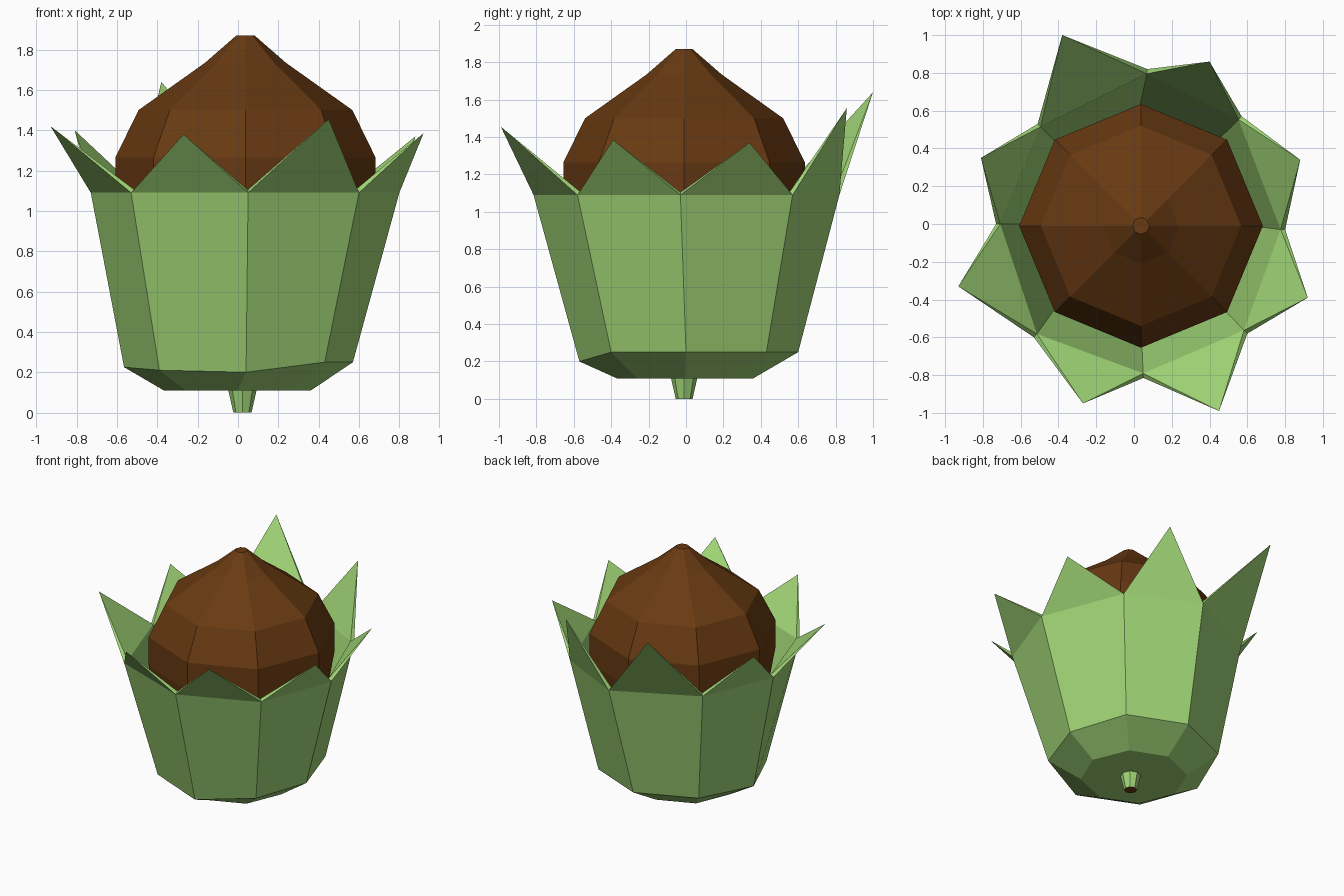
import bpy, bmesh, math

if "Cube" in bpy.data.objects:
    bpy.data.objects.remove(bpy.data.objects["Cube"])

def material(name, rgb):
    m = bpy.data.materials.new(name)
    m.diffuse_color = (*rgb, 1)
    m.use_nodes = True
    m.node_tree.nodes["Principled BSDF"].inputs["Base Color"].default_value = m.diffuse_color
    return m

GREEN = material("leaf green", (0.35, 0.66, 0.18))
BROWN = material("nut brown", (0.14, 0.042, 0.006))
N = 8

def finish(bm, name, mats):
    bmesh.ops.recalc_face_normals(bm, faces=bm.faces)
    me = bpy.data.meshes.new(name)
    bm.to_mesh(me)
    bm.free()
    for m in mats:
        me.materials.append(m)
    ob = bpy.data.objects.new(name, me)
    bpy.context.collection.objects.link(ob)
    return ob

def ring(bm, pts):
    return [bm.verts.new(p) for p in pts]

def circle(r, z, cx=0.0, cy=0.0):
    return [(cx + r * math.cos(i * math.tau / N), cy + r * math.sin(i * math.tau / N), z)
            for i in range(N)]

def bridge(bm, a, b):
    for i in range(N):
        j = (i + 1) % N
        bm.faces.new((a[i], a[j], b[j], b[i]))

def lathe(name, profile, cx, cy, mats):
    bm = bmesh.new()
    rings = [ring(bm, circle(r, z, cx, cy)) for r, z in profile]
    for a, b in zip(rings, rings[1:]):
        bridge(bm, a, b)
    bm.faces.new(rings[0])
    bm.faces.new(rings[-1])
    return finish(bm, name, mats)

# Nut: eight-sided, pointed top, hidden lower half tapering into the husk
lathe("nut", [(0.30, 0.20), (0.45, 0.35), (0.60, 0.80), (0.645, 1.05), (0.645, 1.265),
              (0.53, 1.50), (0.20, 1.735), (0.045, 1.87)], 0.037, -0.01, [BROWN])

# Stem: small taper with a brown cut end
stem = lathe("stem", [(0.045, 0.0), (0.07, 0.11), (0.075, 0.14)], 0.022, -0.01, [GREEN, BROWN])
for p in stem.data.polygons:
    if p.center.z < 0.01:
        p.material_index = 1

# Husk: irregular eight-sided cup, each side ending in a pointed leaf tip
waist = [(0.57, 0, 0.25), (0.43, 0.43, 0.25), (0.02, 0.60, 0.25), (-0.40, 0.42, 0.25),
         (-0.565, 0, 0.225), (-0.39, -0.40, 0.21), (0.04, -0.57, 0.20), (0.43, -0.40, 0.25)]
rim = [(0.80, -0.03), (0.57, 0.57), (0.07, 0.82), (-0.51, 0.53),
       (-0.73, 0), (-0.53, -0.60), (0.05, -0.815), (0.60, -0.58)]
tips = [(0.88, 0.34, 1.37), (0.40, 0.86, 1.555), (-0.38, 1.0, 1.64), (-0.81, 0.35, 1.40),
        (-0.93, -0.33, 1.42), (-0.27, -0.95, 1.38), (0.45, -0.99, 1.455), (0.92, -0.39, 1.385)]

bm = bmesh.new()
base = ring(bm, circle(0.365, 0.11, -0.003, -0.005))
low = ring(bm, waist)
outer = ring(bm, [(x, y, 1.09) for x, y in rim])
inner = ring(bm, [(x * 0.97, y * 0.97, 1.105) for x, y in rim])
inner_low = ring(bm, [(x * 0.94, y * 0.94, z + 0.02) for x, y, z in waist])
floor = ring(bm, circle(0.34, 0.15))
bm.faces.new(base)
bridge(bm, base, low)
bridge(bm, low, outer)
bridge(bm, inner, inner_low)
bridge(bm, inner_low, floor)
bm.faces.new(floor)
for i, t in enumerate(ring(bm, tips)):
    j = (i + 1) % N
    bm.faces.new((outer[i], outer[j], t))
    bm.faces.new((inner[j], inner[i], t))
    bm.faces.new((inner[i], outer[i], t))
    bm.faces.new((outer[j], inner[j], t))
finish(bm, "husk", [GREEN])
